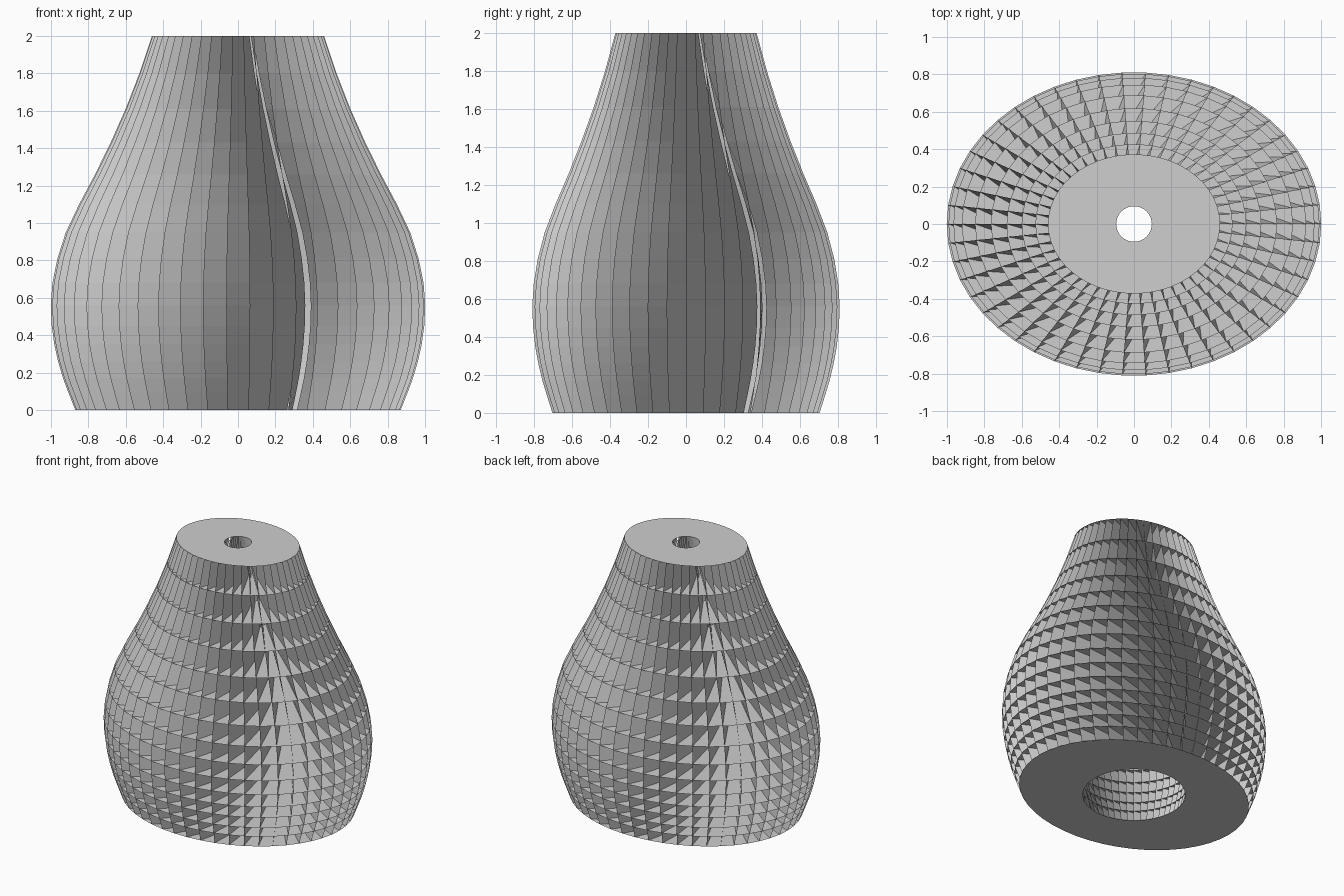
import bpy
import math

cube = bpy.data.objects.get("Cube")
if cube:
    bpy.data.objects.remove(cube, do_unlink=True)

FINS = 50                    # fins around the body
SWEEP = math.radians(36)     # how far each fin's inner end is swept round
DEPTH = 0.81                 # the body is an ellipse in plan

# Heights of the stacked plates, closer together near the base
LEVELS = [0, .09, .17, .26, .35, .45, .56, .68, .81, .95, 1.1, 1.26, 1.43, 1.61, 1.8, 2]
# Outer half-width at even height steps
PROFILE = [.87, .945, .99, 1, .968, .9, .795, .695, .605, .527, .46]

grey = bpy.data.materials.new("light_grey")
grey.use_nodes = True
colour = (0.62, 0.62, 0.62, 1)
grey.diffuse_color = colour
grey.node_tree.nodes["Principled BSDF"].inputs["Base Color"].default_value = colour


def outer_radius(z):
    """Smooth interpolation of the profile."""
    last = len(PROFILE) - 1
    t = z / 2 * last
    i = min(int(t), last - 1)
    f = t - i
    a, b = PROFILE[i], PROFILE[i + 1]
    before = PROFILE[i - 1] if i else 2 * a - b
    after = PROFILE[i + 2] if i + 2 <= last else 2 * b - a
    m, n = (b - before) / 2, (after - a) / 2
    return a + f * (m + f * (3 * (b - a) - 2 * m - n + f * (2 * (a - b) + m + n)))


def inner_radius(z):
    return 0.095 + 0.646 * (outer_radius(z) - PROFILE[-1])


def rim_point(k, z):
    a = 2 * math.pi * k / FINS
    r = outer_radius(z)
    return (r * math.cos(a), DEPTH * r * math.sin(a), z)


def hole_point(k, z):
    a = 2 * math.pi * k / FINS + SWEEP
    r = inner_radius(z)
    return (r * math.cos(a), r * math.sin(a), z)


def build(name, quads):
    verts = [p for quad in quads for p in quad]
    faces = [tuple(range(4 * i, 4 * i + 4)) for i in range(len(quads))]
    mesh = bpy.data.meshes.new(name)
    mesh.from_pydata(verts, [], faces)
    mesh.materials.append(grey)
    obj = bpy.data.objects.new(name, mesh)
    bpy.context.collection.objects.link(obj)
    return obj


# Horizontal ring plates, the lowest facing down
shift = round(SWEEP * FINS / (2 * math.pi))
for i, z in enumerate(LEVELS):
    ring = []
    for k in range(FINS):
        quad = [rim_point(k, z), rim_point(k + 1, z),
                hole_point(k + 1 - shift, z), hole_point(k - shift, z)]
        ring.append(quad if i else quad[::-1])
    name = "base_plate" if i == 0 else "top_plate" if z == 2 else f"ring_plate_{i}"
    build(name, ring)

# Swept fins standing between each pair of plates
for i, (low, high) in enumerate(zip(LEVELS, LEVELS[1:])):
    build(f"fin_tier_{i + 1}", [
        [rim_point(k, low), hole_point(k, low), hole_point(k, high), rim_point(k, high)]
        for k in range(FINS)])
